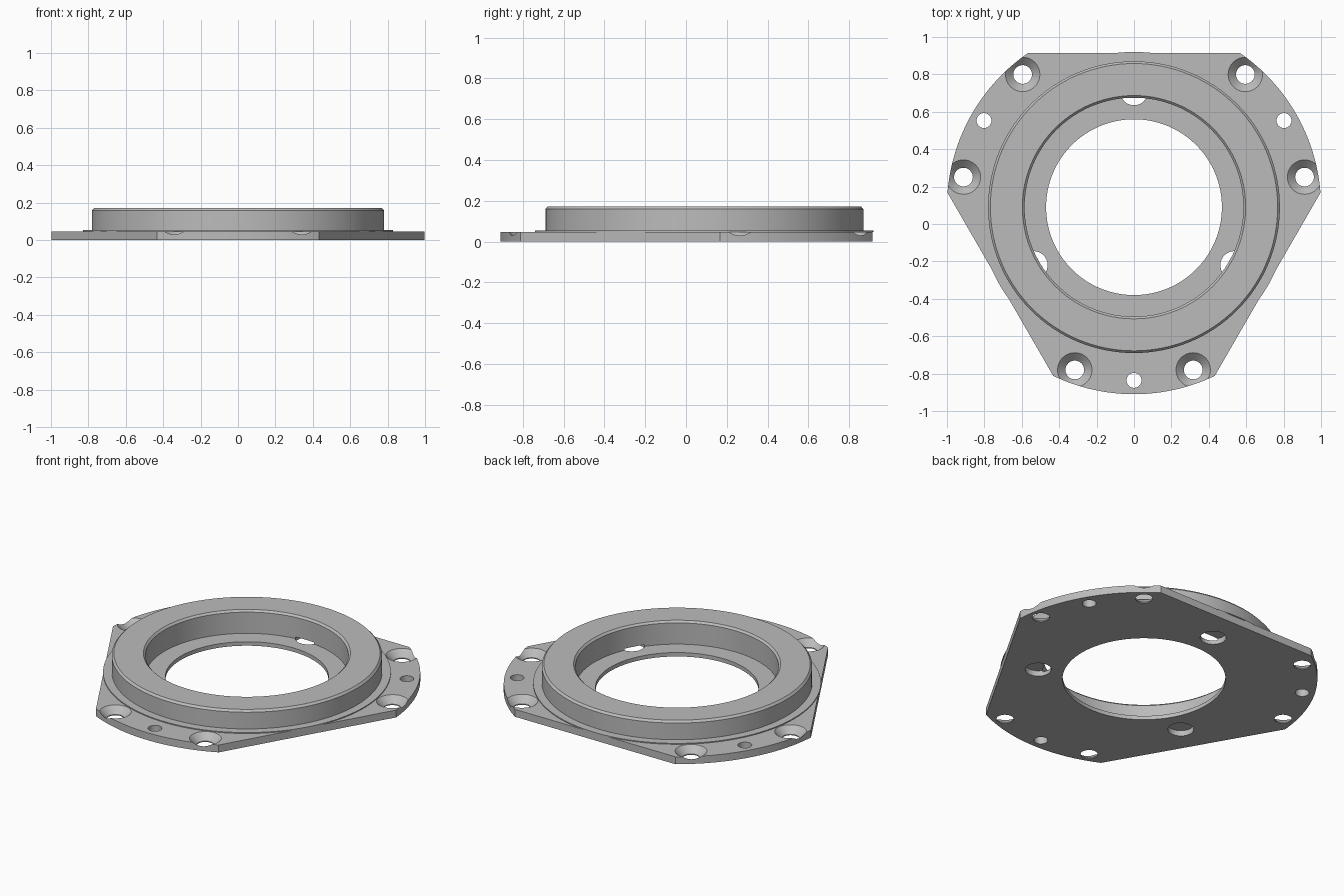
import bpy, bmesh, math

if "Cube" in bpy.data.objects:
    bpy.data.objects.remove(bpy.data.objects["Cube"])

CY = 0.09          # centre of the bore along y
BOLT_R = 0.926     # bolt circle radius
FLAT = 0.825       # distance of the three flats from the centre

grey = bpy.data.materials.new("light grey")
grey.diffuse_color = (0.5, 0.5, 0.5, 1)
grey.use_nodes = True
grey.node_tree.nodes["Principled BSDF"].inputs["Base Color"].default_value = grey.diffuse_color


def finish(name, bm):
    bmesh.ops.recalc_face_normals(bm, faces=bm.faces)
    me = bpy.data.meshes.new(name)
    bm.to_mesh(me)
    bm.free()
    me.materials.append(grey)
    ob = bpy.data.objects.new(name, me)
    bpy.context.collection.objects.link(ob)
    return ob


def lathe(name, profile, x=0.0, y=CY, n=128):
    """Closed solid from (radius, z) points, bottom to top, capped flat."""
    bm = bmesh.new()
    rings = [[bm.verts.new((x + r * math.cos(math.tau * i / n),
                            y + r * math.sin(math.tau * i / n), z))
              for i in range(n)] for r, z in profile]
    for a, b in zip(rings, rings[1:]):
        for i in range(n):
            j = (i + 1) % n
            bm.faces.new((a[i], a[j], b[j], b[i]))
    bm.faces.new(rings[0][::-1])
    bm.faces.new(rings[-1])
    return finish(name, bm)


def polar(deg, r):
    a = math.radians(deg)
    return r * math.cos(a), CY + r * math.sin(a)


# Base plate: disc trimmed by three flats
bm = bmesh.new()
half = math.degrees(math.acos(FLAT))
outline = []
for d in (90, 210, 330):
    start, span = d + half, 120 - 2 * half
    outline += [bm.verts.new((*polar(start + span * i / 32, 1.0), 0)) for i in range(33)]
face = bm.faces.new(outline)
ext = bmesh.ops.extrude_face_region(bm, geom=[face])
for v in ext["geom"]:
    if isinstance(v, bmesh.types.BMVert):
        v.co.z = 0.047
flange = finish("mounting_flange", bm)

# Raised shoulder and chamfered ring
hub = lathe("hub", [(0.815, 0.01), (0.815, 0.047), (0.83, 0.047), (0.83, 0.053),
                    (0.78, 0.053), (0.78, 0.159), (0.768, 0.172), (0.3, 0.172)])

# Stepped bore with chamfered mouth
cutters = [lathe("bore_cutter", [(0.47, -0.1), (0.47, 0.025), (0.585, 0.025),
                                 (0.585, 0.16), (0.607, 0.182), (0.607, 0.3)])]
# Blind pockets under the ring, breaking into the bore floor
for d in (90, 210, 330):
    cutters.append(lathe("pocket_cutter", [(0.075, -0.1), (0.075, 0.035)],
                         *polar(d, 0.62), n=40))
# Countersunk screw holes
for d in (10, 50, 130, 170, 250, 290):
    cutters.append(lathe("screw_cutter", [(0.05, -0.1), (0.05, 0.006), (0.092, 0.047),
                                          (0.092, 0.0515)], *polar(d, BOLT_R), n=40))
# Small dowel holes
for d in (30, 150, 270):
    cutters.append(lathe("dowel_cutter", [(0.04, -0.1), (0.04, 0.1)],
                         *polar(d, BOLT_R), n=32))

# Combine the solids and cut the holes
for ob, op in [(hub, 'UNION')] + [(c, 'DIFFERENCE') for c in cutters]:
    mod = flange.modifiers.new("cut", 'BOOLEAN')
    mod.operation, mod.solver, mod.object = op, 'EXACT', ob
    ob.hide_render = True
deps = bpy.context.evaluated_depsgraph_get()
deps.update()
result = bpy.data.meshes.new_from_object(flange.evaluated_get(deps))
flange.modifiers.clear()
flange.data = result
for ob in [hub] + cutters:
    bpy.data.objects.remove(ob, do_unlink=True)

# Smooth round walls, crisp edges
bpy.ops.object.select_all(action='DESELECT')
flange.select_set(True)
bpy.context.view_layer.objects.active = flange
bpy.ops.object.shade_smooth_by_angle(angle=math.radians(25))
